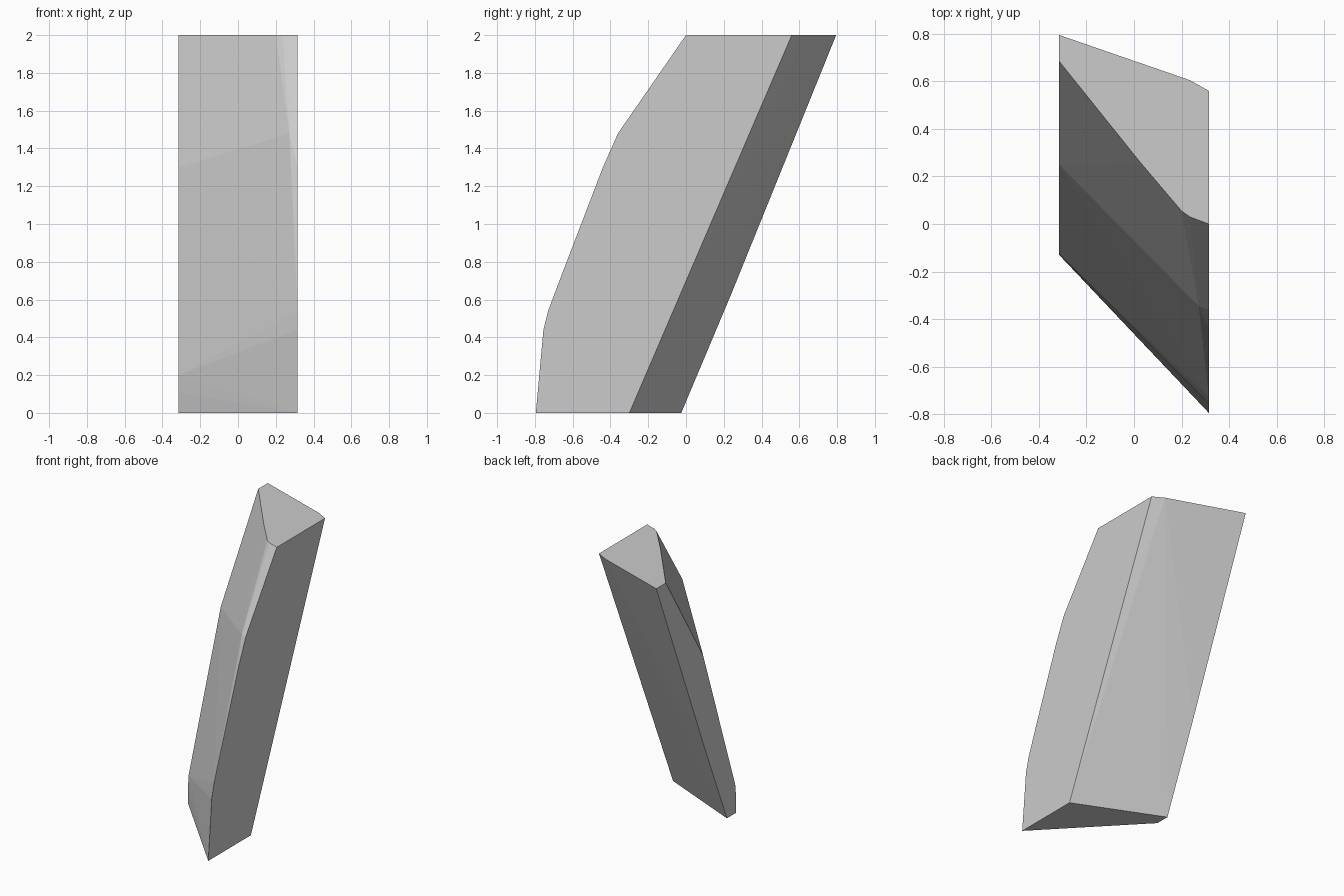
import bpy, bmesh, math

cube = bpy.data.objects.get("Cube")
if cube:
    bpy.data.objects.remove(cube, do_unlink=True)

# Stone colour
mat = bpy.data.materials.new("plain grey")
mat.use_nodes = True
grey = (0.6, 0.6, 0.6, 1)
mat.diffuse_color = grey
mat.node_tree.nodes["Principled BSDF"].inputs["Base Color"].default_value = grey

W = 0.315
# Side outlines as (y, z), top outline as (x, y)
wide_side = [(-0.795, 0), (-0.755, 0.44), (-0.73, 0.54), (-0.67, 0.7), (-0.44, 1.3),
             (-0.36, 1.48), (0, 2), (0.56, 2), (-0.3, 0)]
narrow_side = [(-0.13, 0), (-0.13, 0.11), (-0.125, 0.2), (0.25, 1.3), (0.685, 2),
               (0.795, 2), (0.24, 0.63), (-0.025, 0)]
top_edge = [(0.235, 0.03), (0.2, 0.055), (0.03, 0.255), (0.235, 0.605)]

points = [(W, y, z) for y, z in wide_side]
points += [(-W, y, z) for y, z in narrow_side]
points += [(x, y, 2) for x, y in top_edge]
points.append((0.272, -0.345, 1.48))  # chipped corner

# Leaning slab wrapped around the outlines
bm = bmesh.new()
for p in points:
    bm.verts.new(p)
hull = bmesh.ops.convex_hull(bm, input=bm.verts)
loose = [v for v in bm.verts if not v.link_faces]
bmesh.ops.delete(bm, geom=loose, context='VERTS')
bmesh.ops.dissolve_limit(bm, angle_limit=math.radians(0.5),
                         verts=bm.verts, edges=bm.edges)
bmesh.ops.recalc_face_normals(bm, faces=bm.faces)

mesh = bpy.data.meshes.new("leaning_slab")
bm.to_mesh(mesh)
bm.free()
mesh.materials.append(mat)
slab = bpy.data.objects.new("leaning_slab", mesh)
bpy.context.collection.objects.link(slab)
